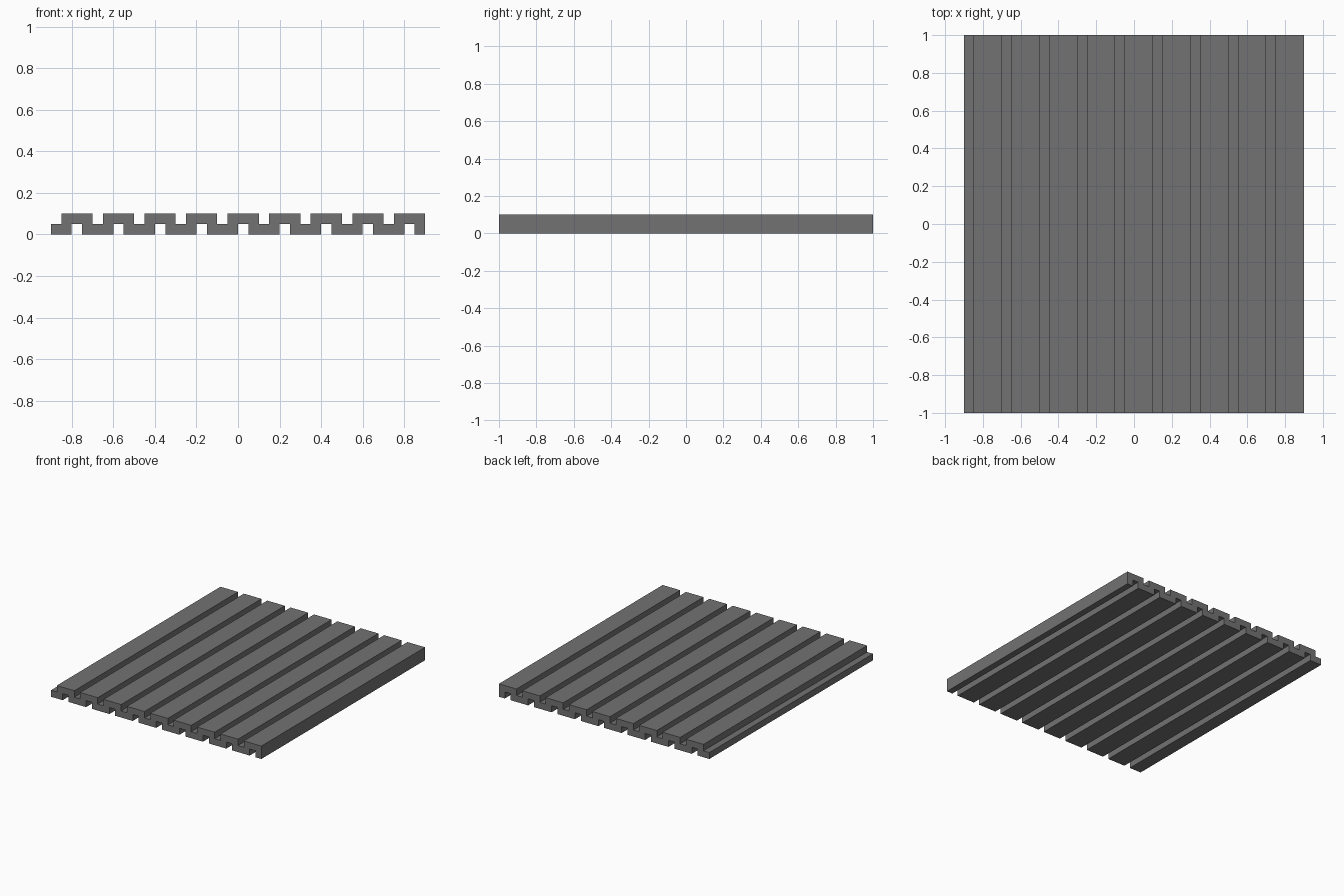
import bpy
import bmesh

cube = bpy.data.objects.get("Cube")
if cube:
    bpy.data.objects.remove(cube, do_unlink=True)

HALF_WIDTH, HALF_LENGTH = 0.9, 1.0
HEIGHT, STEP = 0.1, 0.05
PITCH, RIDGES = 0.2, 9

# Dark grey finish
grey = bpy.data.materials.new("dark_grey")
grey.use_nodes = True
colour = (0.17, 0.17, 0.17, 1)
grey.diffuse_color = colour
grey.node_tree.nodes["Principled BSDF"].inputs["Base Color"].default_value = colour

# Upper outline: raised slats separated by narrow grooves
upper = [(-HALF_WIDTH, STEP)]
for i in range(RIDGES):
    left = -HALF_WIDTH + STEP + i * PITCH
    right = left + 3 * STEP
    upper += [(left, STEP), (left, HEIGHT), (right, HEIGHT)]
    if i < RIDGES - 1:
        upper.append((right, STEP))

# Lower outline: matching grooves offset from the upper ones
lower = [(-HALF_WIDTH, 0)]
for i in range(RIDGES):
    left = -HALF_WIDTH + 2 * STEP + i * PITCH
    right = left + STEP
    lower += [(left, 0), (left, STEP), (right, STEP), (right, 0)]
lower.append((HALF_WIDTH, 0))

# Extrude the closed cross-section along the panel
bm = bmesh.new()
outline = upper + lower[::-1]
end_cap = bm.faces.new([bm.verts.new((x, -HALF_LENGTH, z)) for x, z in outline])
result = bmesh.ops.extrude_face_region(bm, geom=[end_cap], use_keep_orig=True)
moved = [v for v in result["geom"] if isinstance(v, bmesh.types.BMVert)]
bmesh.ops.translate(bm, verts=moved, vec=(0, 2 * HALF_LENGTH, 0))
bmesh.ops.recalc_face_normals(bm, faces=bm.faces)

mesh = bpy.data.meshes.new("grooved_panel")
bm.to_mesh(mesh)
bm.free()
mesh.materials.append(grey)
panel = bpy.data.objects.new("grooved_panel", mesh)
bpy.context.collection.objects.link(panel)
